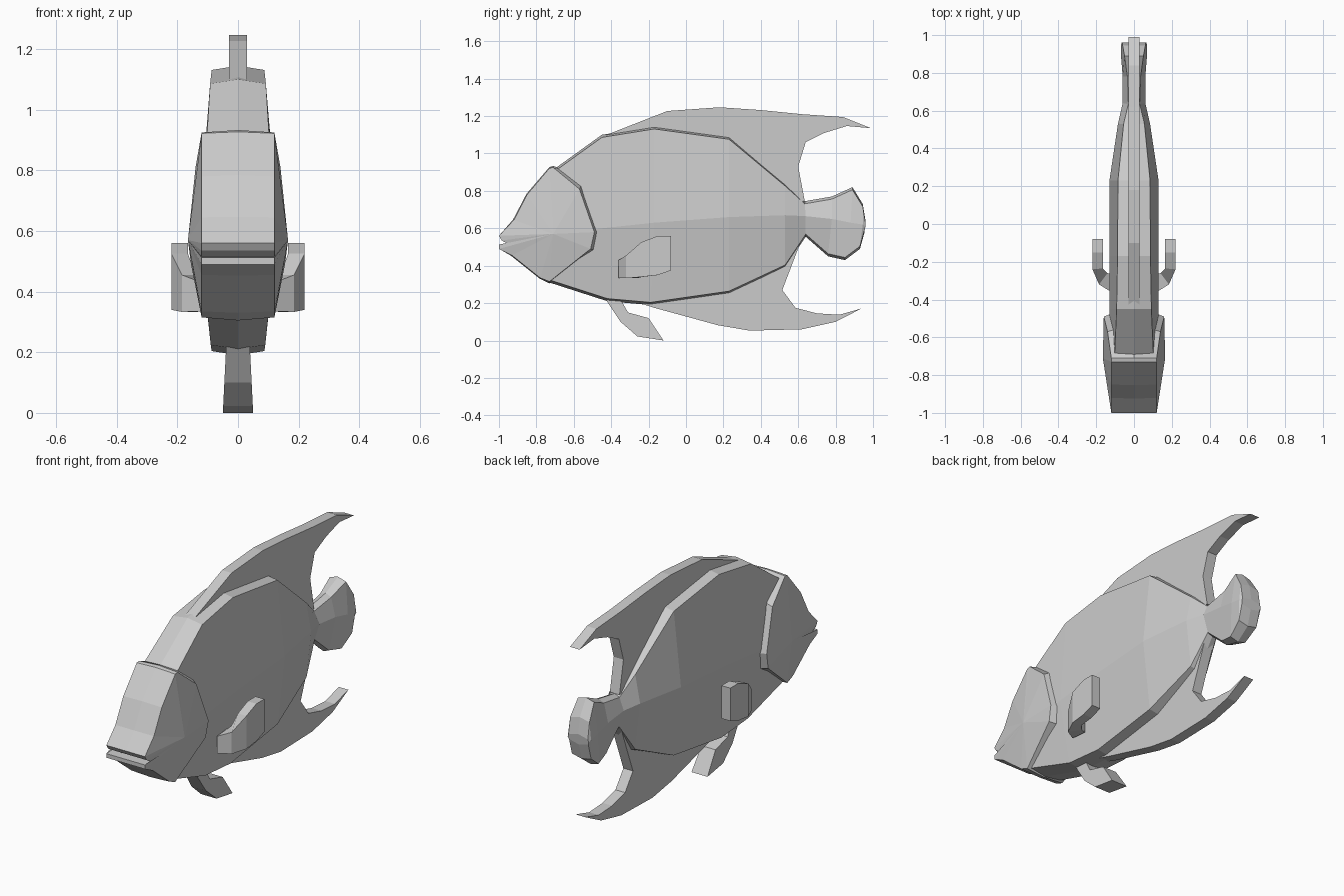
import bpy, bmesh
from mathutils import Vector

if "Cube" in bpy.data.objects:
    bpy.data.objects.remove(bpy.data.objects["Cube"])

skin = bpy.data.materials.new("plain grey")
skin.diffuse_color = (0.6, 0.6, 0.6, 1)
skin.use_nodes = True
skin.node_tree.nodes["Principled BSDF"].inputs["Base Color"].default_value = skin.diffuse_color


def finish(name, bm):
    bmesh.ops.recalc_face_normals(bm, faces=bm.faces[:])
    mesh = bpy.data.meshes.new(name)
    bm.to_mesh(mesh)
    bm.free()
    mesh.materials.append(skin)
    obj = bpy.data.objects.new(name, mesh)
    bpy.context.collection.objects.link(obj)
    return obj


def loft(name, rings):
    """Skin a list of closed rings and cap both ends."""
    bm = bmesh.new()
    loops = [[bm.verts.new(p) for p in ring] for ring in rings]
    n = len(loops[0])
    for a, b in zip(loops, loops[1:]):
        for i in range(n):
            j = (i + 1) % n
            bm.faces.new((a[i], a[j], b[j], b[i]))
    bm.faces.new(loops[0])
    bm.faces.new(loops[-1])
    return finish(name, bm)


def plate(name, outline, half):
    """Flat plate from a side outline; half thickness may vary with height."""
    return loft(name, [[(s * half(z), y, z) for y, z in outline] for s in (-1, 1)])


# Body and tail: top y,z / middle y,z / bottom y,z / half widths top, middle, bottom
stations = [
    (-.70, .92, -.70, .57, -.73, .31, .103, .125, .10),
    (-.45, 1.10, -.45, .60, -.42, .21, .092, .13, .09),
    (-.17, 1.145, -.17, .63, -.19, .19, .087, .13, .087),
    (.23, 1.09, .23, .66, .23, .25, .085, .13, .085),
    (.53, .84, .53, .67, .53, .39, .055, .085, .055),
    (.635, .745, .64, .665, .64, .555, .03, .06, .03),
    (.78, .77, .78, .65, .76, .45, .035, .06, .035),
    (.89, .82, .88, .63, .85, .43, .05, .068, .05),
    (.945, .73, .945, .62, .93, .49, .06, .07, .06),
    (.96, .64, .96, .61, .955, .58, .06, .065, .06),
]
rings = []
for ty, tz, my, mz, by, bz, tw, mw, bw in stations:
    d = .014
    rings.append([(0, ty, tz), (tw, ty, tz - d), (mw, my, mz), (bw, by, bz + d),
                  (0, by, bz), (-bw, by, bz + d), (-mw, my, mz), (-tw, ty, tz - d)])
loft("body_and_tail", rings)

# Head: outline y, z, half width, outward push of the middle of the rim
head = [
    (-.71, .925, .12, .008), (-.57, .81, .14, .08), (-.49, .58, .16, .06),
    (-.51, .49, .155, .06), (-.73, .315, .12, .01), (-.78, .335, .12, .005),
    (-.93, .455, .12, .005), (-1, .49, .12, 0), (-1, .513, .12, 0),
    (-.95, .515, .12, 0), (-.985, .535, .12, 0), (-1, .56, .12, 0),
    (-.92, .645, .12, .005), (-.85, .78, .12, .005), (-.73, .922, .12, .005),
]
bm = bmesh.new()
centre = Vector((0, -.71, .57))
left, mid, right = [], [], []
for y, z, w, push in head:
    p = Vector((0, y, z))
    left.append(bm.verts.new((-w, y, z)))
    right.append(bm.verts.new((w, y, z)))
    mid.append(bm.verts.new(p + (p - centre).normalized() * push))
for side, s in ((left, -1), (right, 1)):
    cheek = bm.verts.new((s * .165, centre.y, centre.z))
    for i in range(len(head)):
        j = (i + 1) % len(head)
        bm.faces.new((cheek, side[i], side[j]))
        bm.faces.new((side[i], mid[i], mid[j], side[j]))
finish("head", bm)

# Single fins
plate("dorsal_fin", [
    (-.45, 1.09), (-.1, 1.227), (.18, 1.247), (.4, 1.232), (.62, 1.21), (.84, 1.195),
    (.99, 1.135), (.86, 1.147), (.74, 1.11), (.64, 1.06), (.60, .93), (.635, .745),
    (.55, .74), (.2, 1.0), (-.2, 1.06)], lambda z: .03)
plate("anal_fin", [
    (-.25, .20), (-.17, .175), (.17, .082), (.34, .053), (.62, .06), (.80, .10),
    (.94, .172), (.82, .138), (.70, .145), (.585, .175), (.515, .27), (.62, .545),
    (.5, .5), (.2, .33), (-.1, .25)], lambda z: .03)
plate("pelvic_fin", [
    (-.43, .22), (-.35, .10), (-.26, .022), (-.12, 0), (-.2, .12), (-.31, .15),
    (-.35, .22)], lambda z: .05 - .05 * z)

# Pectoral fins: outer x,y / inner x,y / bottom and top z (front and back edge)
bends = [
    (.12, -.36, .11, -.27, .335, .43),
    (.185, -.32, .14, -.26, .333, .455),
    (.22, -.24, .165, -.235, .34, .525),
    (.22, -.15, .165, -.15, .35, .56),
    (.22, -.08, .165, -.08, .375, .56),
]
for s, name in ((-1, "left_pectoral_fin"), (1, "right_pectoral_fin")):
    loft(name, [[(s * ox, oy, lo), (s * ox, oy, hi), (s * ix, iy, hi), (s * ix, iy, lo)]
                for ox, oy, ix, iy, lo, hi in bends])
